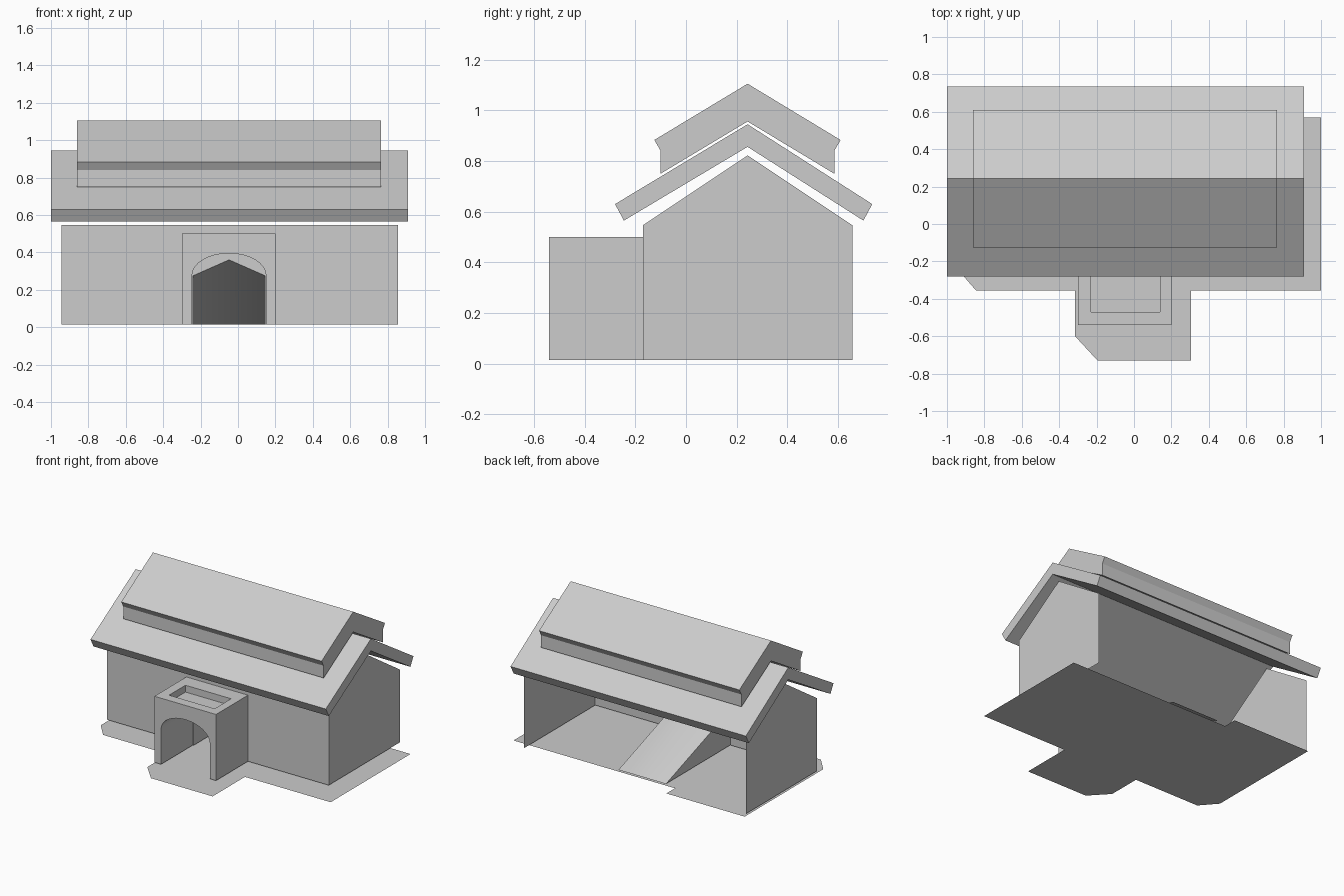
import bpy, bmesh, math
from mathutils import Vector

if "Cube" in bpy.data.objects:
    bpy.data.objects.remove(bpy.data.objects["Cube"])

grey = bpy.data.materials.new("plain grey")
grey.diffuse_color = (0.604, 0.604, 0.604, 1.0)
grey.use_nodes = True
grey.node_tree.nodes["Principled BSDF"].inputs["Base Color"].default_value = grey.diffuse_color


def finish(name, bm):
    mesh = bpy.data.meshes.new(name)
    bm.to_mesh(mesh)
    bm.free()
    mesh.materials.append(grey)
    obj = bpy.data.objects.new(name, mesh)
    bpy.context.collection.objects.link(obj)
    return obj


def sheet(bm, points, normal):
    """One flat face turned towards the given normal."""
    face = bm.faces.new([bm.verts.new(p) for p in points])
    face.normal_update()
    if face.normal.dot(Vector(normal)) < 0:
        face.normal_flip()
    return face


def prism(points, offset):
    """Closed solid: a flat profile pushed along an offset."""
    bm = bmesh.new()
    face = bm.faces.new([bm.verts.new(p) for p in points])
    new = bmesh.ops.extrude_face_region(bm, geom=[face], use_keep_orig=True)["geom"]
    bmesh.ops.translate(bm, vec=offset,
                        verts=[g for g in new if isinstance(g, bmesh.types.BMVert)])
    bmesh.ops.recalc_face_normals(bm, faces=bm.faces)
    return bm


BASE = 0.015
X0, X1 = -0.945, 0.855            # gable walls
Y0, Y1, RIDGE = -0.17, 0.656, 0.243
DL, DR, DM = -0.24, 0.145, -0.048  # doorway

# Ground sheet
bm = bmesh.new()
sheet(bm, [(x, y, 0) for x, y in [
    (1, 0.57), (1, -0.355), (0.305, -0.355), (0.305, -0.73), (-0.195, -0.73),
    (-0.315, -0.6), (-0.315, -0.355), (-0.845, -0.355), (-0.945, -0.24),
    (-0.945, 0.67), (-0.31, 0.67), (-0.31, 0.57)]], (0, 0, 1))
finish("ground", bm)

# House walls: two gables and the front with a pointed doorway, open at the back
bm = bmesh.new()
for x, side in ((X0, -1), (X1, 1)):
    sheet(bm, [(x, Y0, BASE), (x, Y1, BASE), (x, Y1, 0.547),
               (x, RIDGE, 0.822), (x, Y0, 0.547)], (side, 0, 0))
sheet(bm, [(x, Y0, z) for x, z in [
    (X0, BASE), (DL, BASE), (DL, 0.275), (DM, 0.36), (DR, 0.275), (DR, BASE),
    (X1, BASE), (X1, 0.547), (X0, 0.547)]], (0, -1, 0))
bmesh.ops.remove_doubles(bm, verts=bm.verts, dist=0.0005)
finish("house_walls", bm)

# Passage behind the doorway, sloping down to the floor at the back
bm = bmesh.new()
END = 0.575
front = [bm.verts.new((x, Y0, z)) for x, z in
         [(DL, BASE), (DL, 0.275), (DM, 0.36), (DR, 0.275), (DR, BASE)]]
back = [bm.verts.new((x, END, BASE)) for x in (DL, DM, DR)]
bm.faces.new((front[0], front[1], back[0]))
bm.faces.new((front[3], front[4], back[2]))
for i in (0, 1):
    f = bm.faces.new((front[i + 1], front[i + 2], back[i + 1], back[i]))
    f.smooth = True
bmesh.ops.recalc_face_normals(bm, faces=bm.faces)
finish("passage", bm)

# Porch with a rounded archway
cx, rx, spring, rise, n = -0.048, 0.198, 0.275, 0.12, 16
arch = [(cx + rx * math.cos(math.pi * i / n), spring + rise * math.sin(math.pi * i / n))
        for i in range(n + 1)]
outline = ([(-0.3, BASE), (-0.3, 0.5), (0.2, 0.5), (0.2, BASE), (cx + rx, BASE)]
           + arch + [(cx - rx, BASE)])
bm = prism([(x, -0.54, z) for x, z in outline], (0, 0.37, 0))
# Shallow tray sunk into the porch top
top = max(bm.faces, key=lambda f: f.calc_center_median().z)
bmesh.ops.inset_individual(bm, faces=[top], thickness=0.06)
for v in top.verts:
    v.co.x = -0.23 if v.co.x < cx else 0.14
    v.co.y = -0.47 if v.co.y < -0.355 else -0.28
tray = bmesh.ops.extrude_discrete_faces(bm, faces=[top])["faces"][0]
bmesh.ops.translate(bm, verts=list(tray.verts), vec=(0, 0, -0.05))
finish("porch", bm)

# Two stacked roofs, each a chevron profile run along x
lower = [(-0.28, 0.63), (0.243, 0.945), (0.735, 0.63),
         (0.7, 0.565), (0.243, 0.856), (-0.245, 0.565)]
upper = [(-0.125, 0.883), (0.243, 1.105), (0.61, 0.883), (0.585, 0.84), (0.585, 0.75),
         (0.243, 0.956), (-0.1, 0.75), (-0.1, 0.84)]
for name, profile, xa, xb in (("lower_roof", lower, -1.0, 0.908),
                              ("upper_roof", upper, -0.86, 0.765)):
    finish(name, prism([(xa, y, z) for y, z in profile], (xb - xa, 0, 0)))
